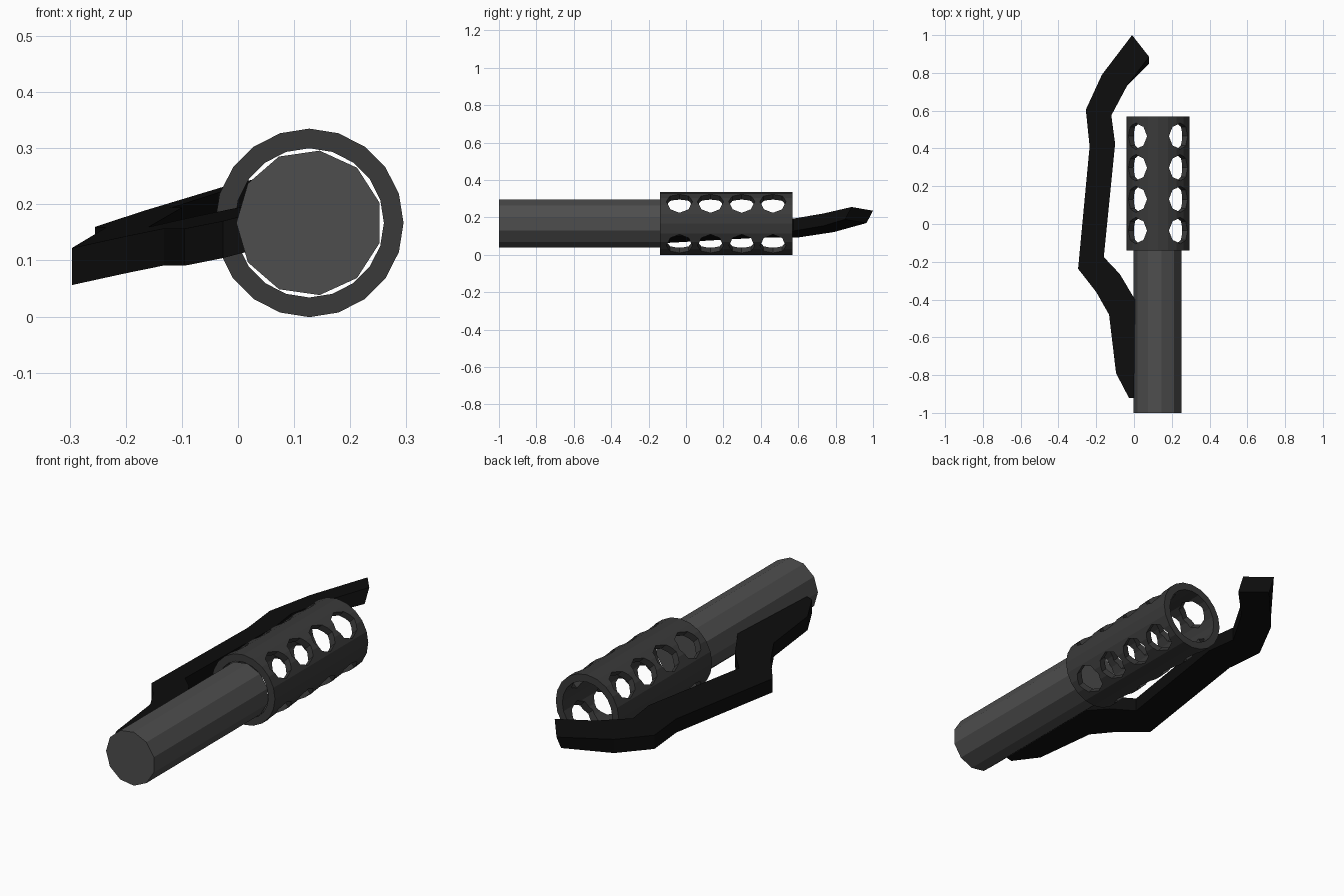
import bpy, bmesh
from math import cos, sin, pi, radians
from mathutils import Vector

if "Cube" in bpy.data.objects:
    bpy.data.objects.remove(bpy.data.objects["Cube"])

CX, CZ = 0.127, 0.167  # common axis of handle and sleeve


def material(name, v):
    m = bpy.data.materials.new(name)
    m.diffuse_color = (v, v, v, 1)
    m.use_nodes = True
    m.node_tree.nodes["Principled BSDF"].inputs["Base Color"].default_value = m.diffuse_color
    return m


def add_object(name, bm, mat=None):
    bmesh.ops.recalc_face_normals(bm, faces=bm.faces)
    me = bpy.data.meshes.new(name)
    bm.to_mesh(me)
    bm.free()
    ob = bpy.data.objects.new(name, me)
    bpy.context.collection.objects.link(ob)
    if mat:
        me.materials.append(mat)
    return ob


def ring(bm, r, y, n, start=0.0):
    return [bm.verts.new((CX + r * cos(start + 2 * pi * i / n), y,
                          CZ + r * sin(start + 2 * pi * i / n))) for i in range(n)]


def bridge(bm, a, b):
    n = len(a)
    for i in range(n):
        bm.faces.new((a[i], a[(i + 1) % n], b[(i + 1) % n], b[i]))


# handle: solid eleven-sided bar
bm = bmesh.new()
a, b = ring(bm, 0.13, -1.0, 11, pi), ring(bm, 0.13, -0.135, 11, pi)
bridge(bm, a, b)
bm.faces.new(a)
bm.faces.new(b)
add_object("handle", bm, material("handle_grey", 0.075))

# sleeve: open tube
bm = bmesh.new()
N, Y0, Y1 = 20, -0.14, 0.57
rings = [ring(bm, r, y, N) for r, y in
         ((0.168, Y0), (0.168, Y1), (0.133, Y1), (0.133, Y0))]
for i in range(4):
    bridge(bm, rings[i], rings[(i + 1) % 4])
sleeve = add_object("perforated_sleeve", bm, material("sleeve_grey", 0.042))

# hole cutters: four diagonal rows of four octagonal holes
bm = bmesh.new()
for y in (-0.035, 0.131, 0.298, 0.465):
    for k in range(4):
        t = radians(45 + 90 * k)
        out, side = Vector((cos(t), 0, sin(t))), Vector((-sin(t), 0, cos(t)))
        ends = []
        for d in (0.09, 0.25):
            c = Vector((CX, y, CZ)) + out * d
            ends.append([bm.verts.new(c + 0.07 * (Vector((0, cos(i * pi / 4), 0))
                                                  + side * sin(i * pi / 4)))
                         for i in range(8)])
        bridge(bm, *ends)
        bm.faces.new(ends[0])
        bm.faces.new(ends[1])
cutter = add_object("hole_cutter", bm)
cutter.hide_render = True

mod = sleeve.modifiers.new("holes", "BOOLEAN")
mod.operation = "DIFFERENCE"
mod.solver = "EXACT"
mod.object = cutter
dg = bpy.context.evaluated_depsgraph_get()
sleeve.data = bpy.data.meshes.new_from_object(sleeve.evaluated_get(dg))
sleeve.modifiers.clear()
bpy.data.objects.remove(cutter)

# side arm: bent strip lying in a gently tilted plane (outer edge, inner edge)
outer = [(-0.01, 1.0), (-0.17, 0.79), (-0.255, 0.605), (-0.235, 0.41), (-0.296, -0.237),
         (-0.2, -0.36), (-0.132, -0.48), (-0.095, -0.79), (-0.027, -0.92)]
inner = [(0.08, 0.885), (-0.035, 0.735), (-0.12, 0.575), (-0.1, 0.425), (-0.16, -0.175),
         (-0.075, -0.265), (0.005, -0.4), (0.03, -0.72), (0.03, -0.92)]
bm = bmesh.new()
sections = []
for i, (o, n) in enumerate(zip(outer, inner)):
    dy = -0.035 if i == 0 else 0.0
    quad = []
    for (x, y), low in ((o, 0), (n, 0), (n, 1), (o, 1)):
        z = 0.122 + 0.26 * (x + 0.297) + 0.032 * (y + 0.235) - 0.066 * low
        quad.append(bm.verts.new((x, y + dy * low, z)))
    sections.append(quad)
for s, t in zip(sections, sections[1:]):
    bridge(bm, s, t)
bm.faces.new(sections[0])
bm.faces.new(sections[-1])
add_object("side_arm", bm, material("arm_black", 0.004))
